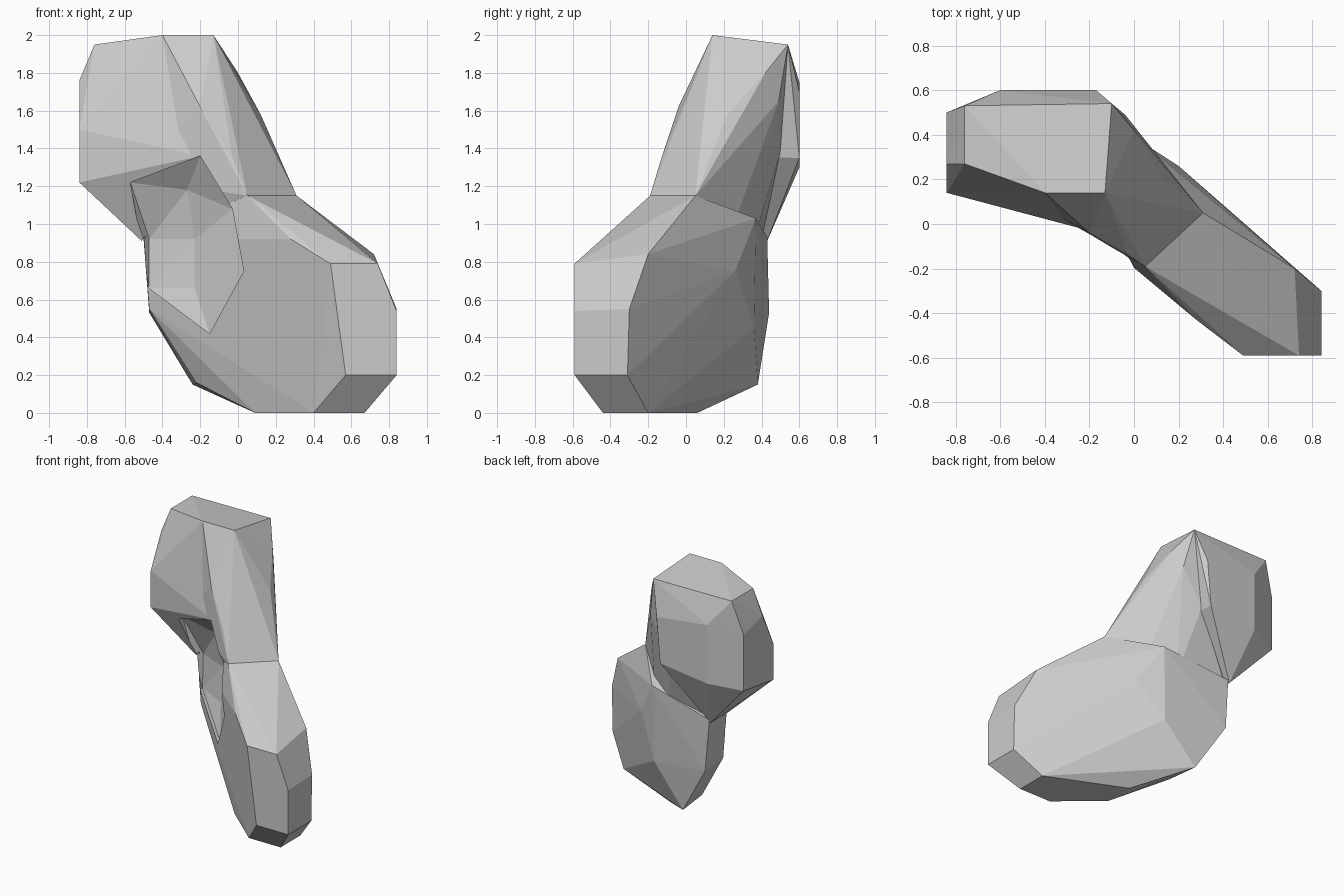
import bpy, bmesh

def hull(name, points):
    """Faceted convex boulder around a few corner points."""
    bm = bmesh.new()
    for p in points:
        bm.verts.new(p)
    bmesh.ops.convex_hull(bm, input=bm.verts[:])
    loose = [v for v in bm.verts if not v.link_faces]
    bmesh.ops.delete(bm, geom=loose, context='VERTS')
    bmesh.ops.recalc_face_normals(bm, faces=bm.faces[:])
    me = bpy.data.meshes.new(name)
    bm.to_mesh(me)
    bm.free()
    ob = bpy.data.objects.new(name, me)
    bpy.context.collection.objects.link(ob)
    return ob

# lower slab running diagonally from front right to back left
rock = hull("rock", [
    (.49, -.59, .79), (.74, -.59, .79), (.84, -.59, .54), (.84, -.59, .2), (.57, -.59, .2),
    (.72, -.2, .84), (.84, -.3, .55), (.84, -.31, .2),
    (.67, -.2, 0), (.67, -.44, 0), (.4, -.44, 0), (.09, -.17, 0), (.09, .06, 0),
    (-.24, .38, .15), (-.22, .12, .16), (-.47, .44, .53), (-.47, .22, .55), (-.5, .43, .93),
    (.28, -.43, .92), (.2, .26, .75), (.02, .36, .45), (.03, .37, 1.03),
    (.05, -.19, 1.15), (.31, .05, 1.15), (-.5, .22, .92)])

# slanted neck ridge climbing to the top
neck = hull("neck_ridge", [
    (-.4, .14, 2), (-.13, .14, 2), (-.2, -.04, 1.62), (-.03, -.13, 1.35), (.05, -.19, 1.15),
    (.31, .05, 1.15), (.12, .22, 1.58), (0, .42, 1.8), (-.04, .49, 1.65), (-.1, .54, 1.95),
    (.25, -.1, .8), (.12, .2, .85), (-.1, .34, .85), (-.2, .5, 1.38), (.1, .28, 1.28),
    (-.5, .24, .92), (-.48, .4, .92), (-.55, .15, 1.24), (-.5, .4, 1.3)])

# upper block overhanging at the back left
head = hull("upper_block", [
    (-.84, .14, 1.22), (-.84, .14, 1.5), (-.84, .27, 1.76), (-.84, .5, 1.7), (-.84, .5, 1.27),
    (-.76, .27, 1.95), (-.76, .53, 1.95), (-.4, .14, 2), (-.13, .14, 2), (-.1, .54, 1.95),
    (-.6, .6, 1.3), (-.6, .6, 1.75), (-.17, .6, 1.7), (-.2, .6, 1.35),
    (-.57, .14, 1.22), (-.2, -.03, 1.36), (-.51, .43, .91), (-.51, .22, .91)])

# hollow under the overhang: inner floor points, swept out to the front
floor = [(-.57, .14, 1.22), (-.2, -.03, 1.36), (-.27, .12, 1.18), (-.03, -.02, 1.08),
         (-.23, .15, .92), (-.47, .25, .92), (.03, -.15, .75), (-.23, .12, .66),
         (-.47, .24, .66), (-.15, 0, .42)]
hollow = hull("hollow_cutter", floor + [(x, y - .4, z) for x, y, z in floor])

# fuse the boulders into one rock, then carve the hollow
for part, op in ((neck, 'UNION'), (head, 'UNION'), (hollow, 'DIFFERENCE')):
    m = rock.modifiers.new("fuse", 'BOOLEAN')
    m.operation = op
    m.solver = 'EXACT'
    m.object = part
bpy.context.view_layer.update()
deps = bpy.context.evaluated_depsgraph_get()
fused = bpy.data.meshes.new_from_object(rock.evaluated_get(deps))
rock.modifiers.clear()
rock.data = fused
for part in (neck, head, hollow):
    bpy.data.objects.remove(part)
